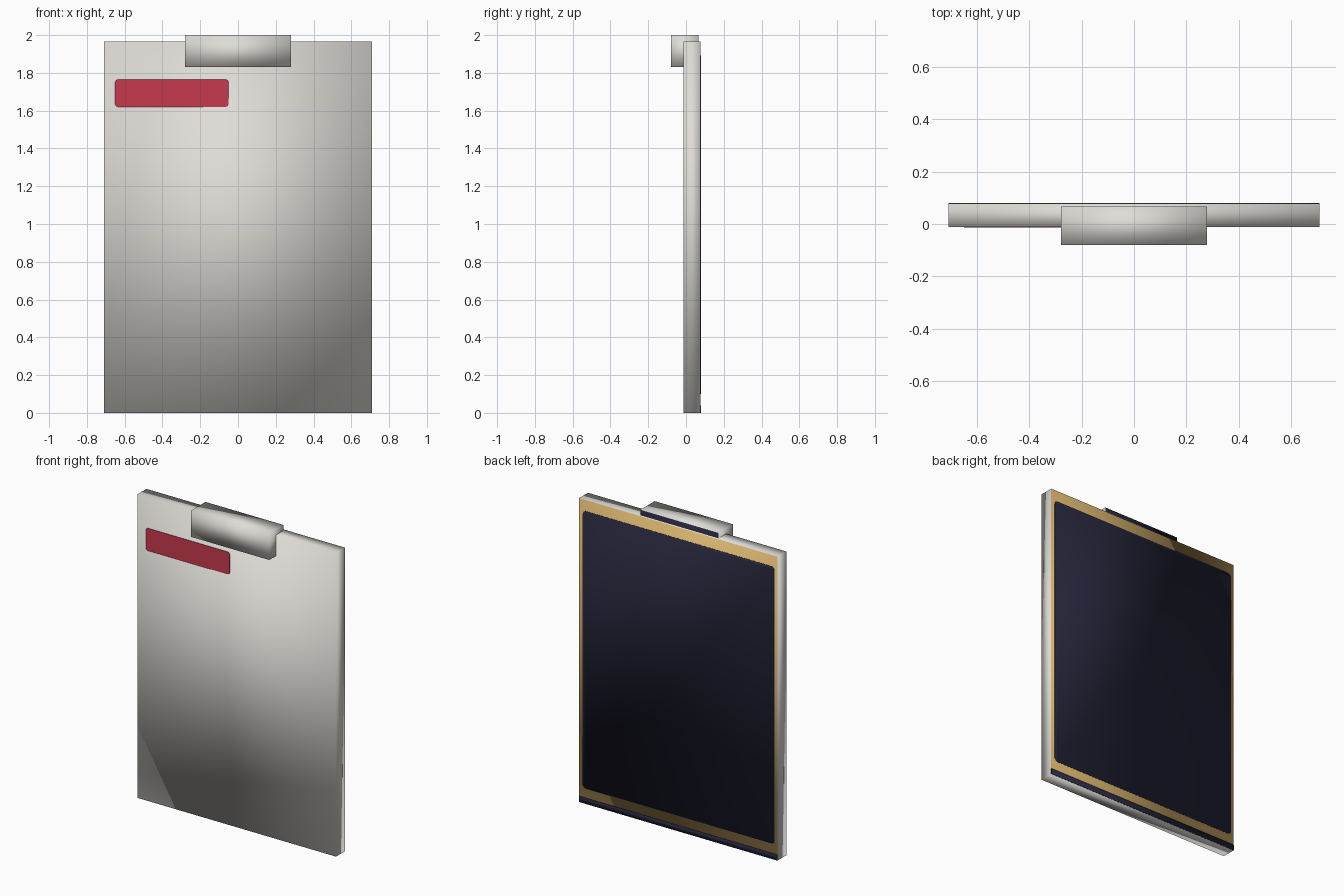
import bpy
import bmesh
from mathutils import Matrix, Vector

default_cube = bpy.data.objects.get("Cube")
if default_cube:
    bpy.data.objects.remove(default_cube, do_unlink=True)


def make_material(name, rgb):
    mat = bpy.data.materials.new(name)
    mat.use_nodes = True
    mat.diffuse_color = (*rgb, 1)
    mat.node_tree.nodes["Principled BSDF"].inputs["Base Color"].default_value = (*rgb, 1)
    return mat


light_grey = make_material("light grey", (0.74, 0.72, 0.68))
red = make_material("red", (0.57, 0.042, 0.075))
gold = make_material("gold", (0.66, 0.44, 0.15))
navy = make_material("navy", (0.018, 0.018, 0.042))


def make_box(name, x, y, z, mat, back_mat=None, corner=0, smooth=True):
    """Box between the given (min, max) pairs; corners rounded in the front plane."""
    bm = bmesh.new()
    bmesh.ops.create_cube(bm, size=1)
    size = Vector([b - a for a, b in (x, y, z)])
    centre = Vector([(a + b) / 2 for a, b in (x, y, z)])
    bm.transform(Matrix.LocRotScale(centre, None, size))
    if corner:
        edges = [e for e in bm.edges
                 if abs(e.verts[0].co.y - e.verts[1].co.y) > size.y / 2]
        bmesh.ops.bevel(bm, geom=edges, offset=corner, segments=2,
                        profile=0.5, affect='EDGES')
    bm.normal_update()
    for face in bm.faces:
        face.smooth = smooth
        if back_mat and face.normal.y > 0.9:
            face.material_index = 1
    mesh = bpy.data.meshes.new(name)
    bm.to_mesh(mesh)
    bm.free()
    mesh.materials.append(mat)
    if back_mat:
        mesh.materials.append(back_mat)
    obj = bpy.data.objects.new(name, mesh)
    bpy.context.collection.objects.link(obj)
    return obj


half_width, front, back = 0.71, -0.012, 0.078

# Board with a gold back, and the clip gripping its top edge
make_box("board", (-half_width, half_width), (front, back), (0, 1.965),
         light_grey, back_mat=gold)
make_box("clip", (-0.28, 0.28), (-0.08, 0.067), (1.83, 2), light_grey, back_mat=navy)

# Red label on the front
make_box("label", (-0.65, -0.05), (front - 0.002, front), (1.62, 1.765),
         red, corner=0.014, smooth=False)

# Dark panel and bottom strip on the back
make_box("back_panel", (-0.688, 0.683), (back, back + 0.002), (0.1, 1.893),
         navy, corner=0.02)
make_box("back_strip", (-half_width, half_width), (back, back + 0.002), (0, 0.038), navy)
